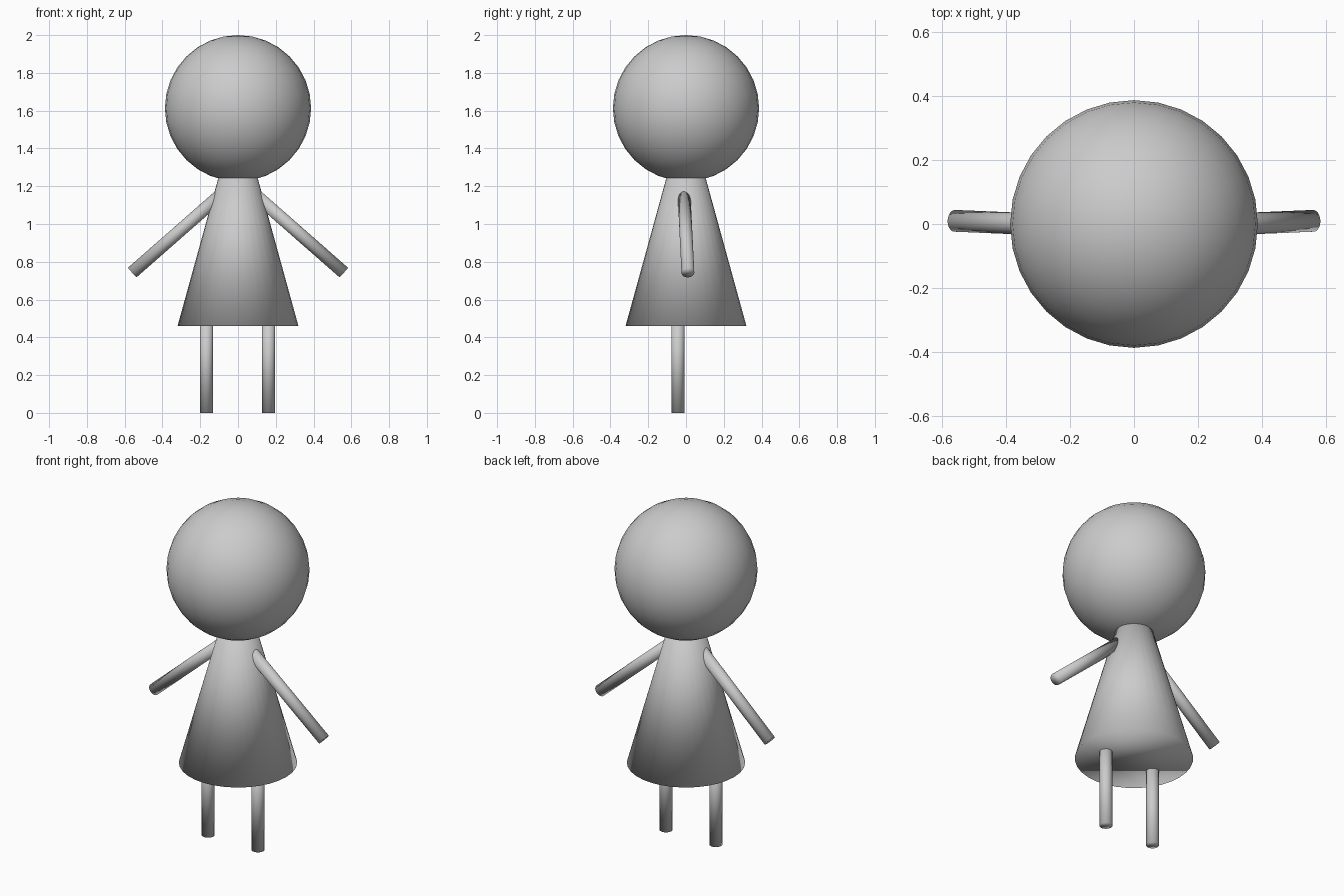
import bpy
from mathutils import Vector

if "Cube" in bpy.data.objects:
    bpy.data.objects.remove(bpy.data.objects["Cube"])


def finish(name):
    bpy.ops.object.shade_smooth()
    bpy.context.object.name = name


def rod(name, start, end, radius):
    a, b = Vector(start), Vector(end)
    d = b - a
    bpy.ops.mesh.primitive_cylinder_add(
        vertices=32, radius=radius, depth=d.length, location=(a + b) / 2,
        rotation=d.to_track_quat('Z', 'Y').to_euler())
    finish(name)


# Round head
bpy.ops.mesh.primitive_uv_sphere_add(segments=32, ring_count=16, radius=0.387,
                                     location=(0, 0, 1.613))
finish("head")

# Cone dress, running up into the head
bottom, top = 0.46, 1.32
bpy.ops.mesh.primitive_cone_add(vertices=32, radius1=0.32, radius2=0.083,
                                depth=top - bottom,
                                location=(0, 0, (top + bottom) / 2))
finish("dress")

# Arms and legs on both sides
for side, s, leg_x in (("left", -1, -0.167), ("right", 1, 0.162)):
    rod(side + "_arm", (s * 0.07, -0.011, 1.173), (s * 0.56, 0.01, 0.743), 0.034)
    rod(side + "_leg", (leg_x, -0.043, 0), (leg_x, -0.043, 0.55), 0.035)
